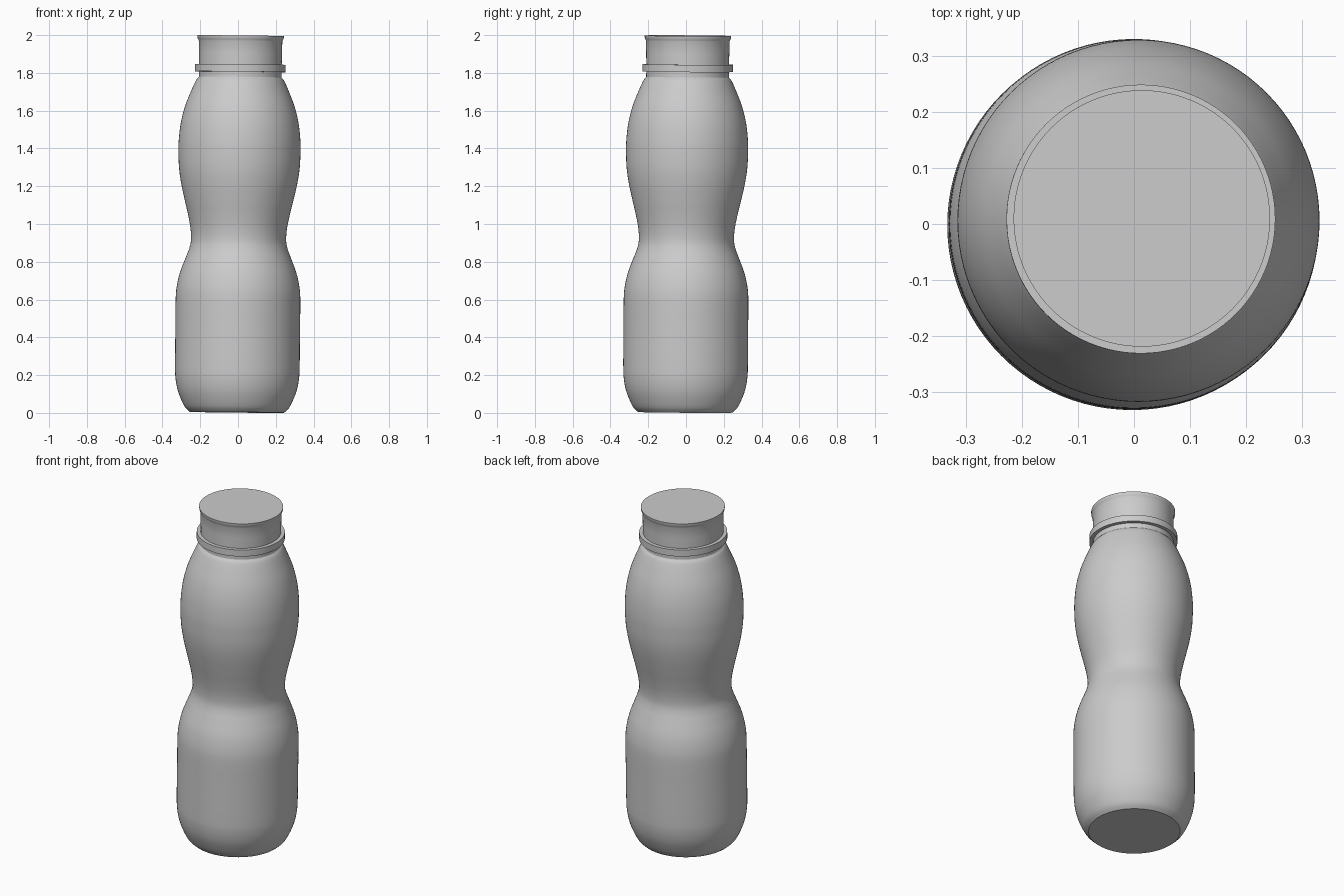
import bpy, bmesh, math

if "Cube" in bpy.data.objects:
    bpy.data.objects.remove(bpy.data.objects["Cube"])

SEGMENTS = 96
LEAN = (-0.007, 0.010, 0)          # the bottle stands very slightly off vertical
BASE = (-0.006, -0.004, 0.003)


def smooth_profile(points, steps=5):
    """Catmull-Rom curve through (radius, z) points."""
    p = [points[0]] + points + [points[-1]]
    out = []
    for a, b, c, d in zip(p, p[1:], p[2:], p[3:]):
        for i in range(steps):
            t = i / steps
            out.append(tuple(
                0.5 * (2 * b[k] + (c[k] - a[k]) * t
                       + (2 * a[k] - 5 * b[k] + 4 * c[k] - d[k]) * t * t
                       + (3 * b[k] - a[k] - 3 * c[k] + d[k]) * t ** 3)
                for k in (0, 1)))
    return out + [points[-1]]


def lathe(name, profile, cap_bottom=False, cap_top=False):
    """Revolve a (radius, z) profile around the z axis."""
    bm = bmesh.new()
    rings = []
    for r, z in profile:
        rings.append([bm.verts.new((r * math.cos(2 * math.pi * i / SEGMENTS),
                                    r * math.sin(2 * math.pi * i / SEGMENTS), z))
                      for i in range(SEGMENTS)])
    for lo, hi in zip(rings, rings[1:]):
        for i in range(SEGMENTS):
            j = (i + 1) % SEGMENTS
            bm.faces.new((lo[i], lo[j], hi[j], hi[i]))
    if cap_bottom:
        bm.faces.new(rings[0][::-1])
    if cap_top:
        bm.faces.new(rings[-1])
    mesh = bpy.data.meshes.new(name)
    bm.to_mesh(mesh)
    bm.free()
    obj = bpy.data.objects.new(name, mesh)
    bpy.context.collection.objects.link(obj)
    obj.location, obj.rotation_euler = BASE, LEAN
    bpy.ops.object.select_all(action='DESELECT')
    obj.select_set(True)
    bpy.context.view_layer.objects.active = obj
    bpy.ops.object.shade_smooth_by_angle(angle=math.radians(30))
    return obj


# Waisted body: rounded foot, straight lower part, grip waist, upper bulge
body = smooth_profile([
    (0.25, 0.0), (0.275, 0.025), (0.298, 0.07), (0.316, 0.12), (0.327, 0.18),
    (0.330, 0.25), (0.330, 0.45), (0.330, 0.60), (0.324, 0.67), (0.308, 0.74),
    (0.282, 0.81), (0.261, 0.865), (0.252, 0.91), (0.255, 0.97), (0.268, 1.04),
    (0.287, 1.12), (0.307, 1.21), (0.319, 1.29), (0.323, 1.37), (0.322, 1.44),
    (0.312, 1.53), (0.290, 1.62), (0.259, 1.70), (0.234, 1.755), (0.222, 1.77)])
body += [(0.219, 1.775), (0.219, 1.803)]
lathe("bottle_body", body, cap_bottom=True)

# Flat ring around the neck
lathe("neck_ring", [(0.219, 1.803), (0.240, 1.803), (0.240, 1.842), (0.219, 1.842)])

# Closed mouth with a slightly flared lip
lathe("bottle_mouth", [(0.219, 1.842), (0.220, 1.90), (0.221, 1.965), (0.224, 1.973),
                       (0.228, 1.980), (0.229, 1.994)], cap_top=True)
